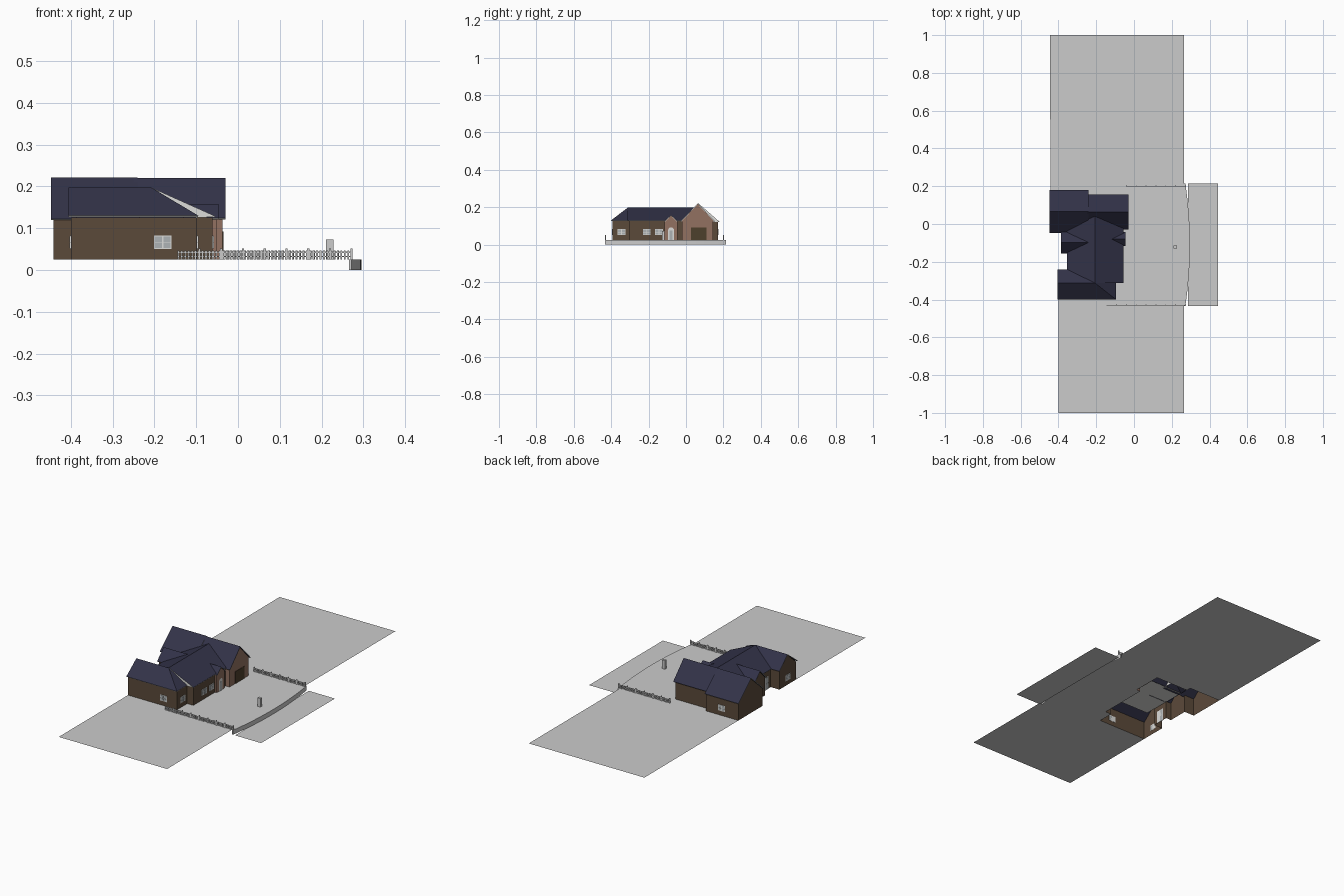
import bpy, bmesh, math

if "Cube" in bpy.data.objects:
    bpy.data.objects.remove(bpy.data.objects["Cube"])

def mat(name, r, g, b):
    m = bpy.data.materials.new(name)
    m.diffuse_color = (r, g, b, 1)
    m.use_nodes = True
    m.node_tree.nodes["Principled BSDF"].inputs["Base Color"].default_value = m.diffuse_color
    return m

ROOF = mat("slate_blue", 0.032, 0.032, 0.065)
BROWN = mat("dark_brown_siding", 0.105, 0.068, 0.042)
BRICK = mat("rose_brick", 0.29, 0.165, 0.12)
WHITE = mat("white_trim", 0.72, 0.72, 0.70)
GROUND = mat("pale_grey", 0.60, 0.60, 0.60)
GLASS = mat("window_glass", 0.42, 0.45, 0.46)
DOOR = mat("garage_door_brown", 0.075, 0.05, 0.025)
G = 0.025      # lawn level
TOP = 0.126    # wall top

def mesh(name, polys, *mats):
    bm = bmesh.new()
    for p in polys:
        bm.faces.new([bm.verts.new(v) for v in p])
    bmesh.ops.remove_doubles(bm, verts=bm.verts, dist=1e-5)
    bmesh.ops.recalc_face_normals(bm, faces=bm.faces)
    me = bpy.data.meshes.new(name)
    bm.to_mesh(me)
    bm.free()
    ob = bpy.data.objects.new(name, me)
    bpy.context.collection.objects.link(ob)
    for m in mats:
        me.materials.append(m)
    return ob

def box_polys(x0, x1, y0, y1, z0, z1):
    a = [(x0, y0), (x1, y0), (x1, y1), (x0, y1)]
    sides = [[(*a[i], z0), (*a[(i+1) % 4], z0), (*a[(i+1) % 4], z1), (*a[i], z1)] for i in range(4)]
    return sides + [[(*p, z1) for p in a], [(*p, z0) for p in a[::-1]]]

def box(name, m, *dims):
    return mesh(name, box_polys(*dims), m)

def strip(pts, z0, z1):
    return [[(*a, z0), (*b, z0), (*b, z1), (*a, z1)] for a, b in zip(pts, pts[1:])]

def roof(name, polys):
    # thin roof sheet with a white fascia edge
    ob = mesh(name, polys, ROOF, WHITE)
    for p in ob.data.polygons:
        if p.normal.z < 0:
            p.flip()
    s = ob.modifiers.new("thickness", 'SOLIDIFY')
    s.thickness, s.offset, s.material_offset_rim = 0.004, -1, 1

def gable_roof_x(name, x0, x1, yc, half, ze, zr):
    roof(name, [[(x0, yc+s*half, ze), (x1, yc+s*half, ze), (x1, yc, zr), (x0, yc, zr)][::-s] for s in (-1, 1)])

def gable_wall(name, m, x, yc, half, ze, zr):
    mesh(name, [[(x, yc-half, ze), (x, yc+half, ze), (x, yc, zr)]], m)

# lawn, wrapped round the open house footprint, with bowed front edge
bow = [(0.272 + 0.024*(1 - (2*i/16 - 1)**2), -0.433 + 0.647*i/16) for i in range(17)]
foot = [(-0.40, -0.393), (-0.098, -0.393), (-0.098, -0.305), (-0.061, -0.305), (-0.061, -0.022),
        (-0.037, -0.022), (-0.037, 0.145), (-0.243, 0.145), (-0.243, 0.172), (-0.442, 0.172)]
lawn = [(-0.40, -1), (0.265, -1), (0.265, -0.433)] + bow + [(0.265, 0.214), (0.265, 1), (-0.445, 1)]
mesh("lawn", [[(*p, G) for p in lawn + foot[::-1]]], GROUND)
mesh("retaining_wall", strip([(0.265, -0.433)] + bow + [(0.265, 0.214)], 0, G), GROUND)
mesh("street", [[(0.285, -0.433, 0), (0.445, -0.433, 0), (0.445, 0.214, 0), (0.285, 0.214, 0)]], GROUND)

# house walls: front outline plus the rear outline, brick on the garage front
rear = [(-0.442, -0.037), (-0.38, -0.037), (-0.38, -0.15), (-0.347, -0.15), (-0.347, -0.247), (-0.40, -0.247)]
w = mesh("house_walls", strip(foot + rear + foot[:1], G, TOP), BROWN, BRICK)
for p in w.data.polygons:
    p.material_index = int(p.center.x > -0.05)
mesh("ceiling", [[(-0.347, -0.305, 0.124), (-0.061, -0.305, 0.124), (-0.061, -0.03, 0.124), (-0.347, -0.03, 0.124)]], WHITE)

# garage wing roofs and gables
gable_roof_x("garage_front_roof", -0.25, -0.03, 0.063, 0.092, 0.124, 0.22)
gable_roof_x("garage_rear_roof", -0.447, -0.24, 0.066, 0.113, 0.122, 0.221)
gable_wall("garage_front_gable", BRICK, -0.037, 0.063, 0.088, 0.123, 0.216)
gable_wall("garage_rear_gable", BROWN, -0.442, 0.066, 0.108, 0.122, 0.217)
gable_wall("garage_step_gable", WHITE, -0.2405, 0.066, 0.111, 0.122, 0.22)

# main roof, ridge along y
XR, YR, ZR = -0.207, -0.312, 0.197
roof("main_roof", [[(XR, YR, ZR), (-0.055, YR, 0.129), (-0.055, 0.0, 0.129), (XR, 0.042, ZR)],
                   [(XR, YR, ZR), (XR, 0.042, ZR), (-0.355, 0.0, 0.13), (-0.355, YR+0.07, 0.13)]])
mesh("main_end_gable", [[(XR, YR+0.001, ZR), (-0.057, YR+0.001, 0.127), (-0.10, YR+0.001, 0.125)]], WHITE)
# south wing roof with hipped east end
roof("south_wing_roof", [[(-0.405, -0.40, 0.13), (-0.095, -0.40, 0.13), (XR, YR, ZR), (-0.405, YR, ZR)],
                         [(-0.405, YR, ZR), (XR, YR, ZR), (XR, -0.24, 0.13), (-0.405, -0.24, 0.13)],
                         [(XR, YR, ZR), (-0.095, -0.40, 0.13), (-0.095, YR, 0.13)]])
mesh("south_wing_gable", [[(-0.40, -0.393, 0.125), (-0.40, -0.247, 0.125), (-0.40, YR, 0.194)]], BROWN)
# rear cross gable
gable_roof_x("rear_gable_roof", -0.387, -0.235, -0.098, 0.058, 0.126, 0.182)
gable_wall("rear_gable", BROWN, -0.38, -0.098, 0.055, 0.125, 0.178)

# entry porch
EY = -0.08
gable_roof_x("entry_roof", -0.13, -0.046, EY, 0.037, 0.124, 0.157)
gable_wall("entry_gable", BRICK, -0.051, EY, 0.034, 0.123, 0.154)
mesh("entry_walls", strip([(-0.061, EY-0.034), (-0.051, EY-0.034), (-0.051, EY+0.034), (-0.061, EY+0.034)], G, 0.124), BRICK)
arch = [(-0.0495, EY-0.016, G), (-0.0495, EY+0.016, G)]
arch += [(-0.0495, EY+0.016*math.cos(math.pi*i/10), 0.076+0.016*math.sin(math.pi*i/10)) for i in range(11)]
mesh("entry_arch", [arch], WHITE)
box("entry_door", GLASS, -0.0495, -0.0485, EY-0.009, EY+0.009, G, 0.074)

# windows and doors as thin plates; axis is the facing, s its sign
def plate(name, m, axis, s, at, u, w, z0, z1, d):
    lo, hi = sorted((at - s*0.001, at + s*d))
    dims = (lo, hi, u-w/2, u+w/2) if axis == 'x' else (u-w/2, u+w/2, lo, hi)
    box(name, m, *dims, z0, z1)

def window(name, axis, s, at, u, w=0.042, z0=0.05, z1=0.083):
    plate(name + "_frame", WHITE, axis, s, at, u, w, z0, z1, 0.002)
    pw, zm = w/2 - 0.004, (z0+z1)/2
    for k in (-1, 1):
        plate(name + "_lower_pane", GLASS, axis, s, at, u+k*w/4, pw, z0+0.003, zm-0.001, 0.003)
        plate(name + "_upper_pane", GLASS, axis, s, at, u+k*w/4, pw, zm+0.001, z1-0.003, 0.003)

window("south_window", 'y', -1, -0.393, -0.18)
window("south_wing_front_window", 'x', 1, -0.098, -0.345)
window("main_front_window_a", 'x', 1, -0.061, -0.21)
window("main_front_window_b", 'x', 1, -0.061, -0.145)
window("north_window", 'y', 1, 0.172, -0.34)
window("south_wing_rear_window", 'x', -1, -0.40, -0.32)
window("patio_door", 'x', -1, -0.347, -0.20, 0.05, G, 0.095)
plate("garage_door", DOOR, 'x', 1, -0.037, 0.068, 0.082, G, 0.092, 0.002)

# picket fences: pickets, posts and two rails
def fence(name, x0, x1, y):
    polys = []
    n = round((x1-x0)/0.0083)
    for i in range(n+1):
        x = x0 + (x1-x0)*i/n
        polys += box_polys(x-0.002, x+0.002, y-0.001, y+0.001, G, 0.046)
    for i in range(int((x1-x0)/0.052)+1):
        x = x1 - 0.052*i
        polys += box_polys(x-0.0025, x+0.0025, y-0.0025, y+0.0025, G, 0.051)
    for z in (0.031, 0.041):
        polys += box_polys(x0, x1, y-0.0015, y+0.0015, z, z+0.003)
    mesh(name, polys, GROUND)

fence("south_fence", -0.143, 0.272, -0.43)
fence("north_fence", -0.04, 0.272, 0.20)

# garden pillar
box("garden_pillar", GROUND, 0.21, 0.228, -0.129, -0.114, G, 0.073)
